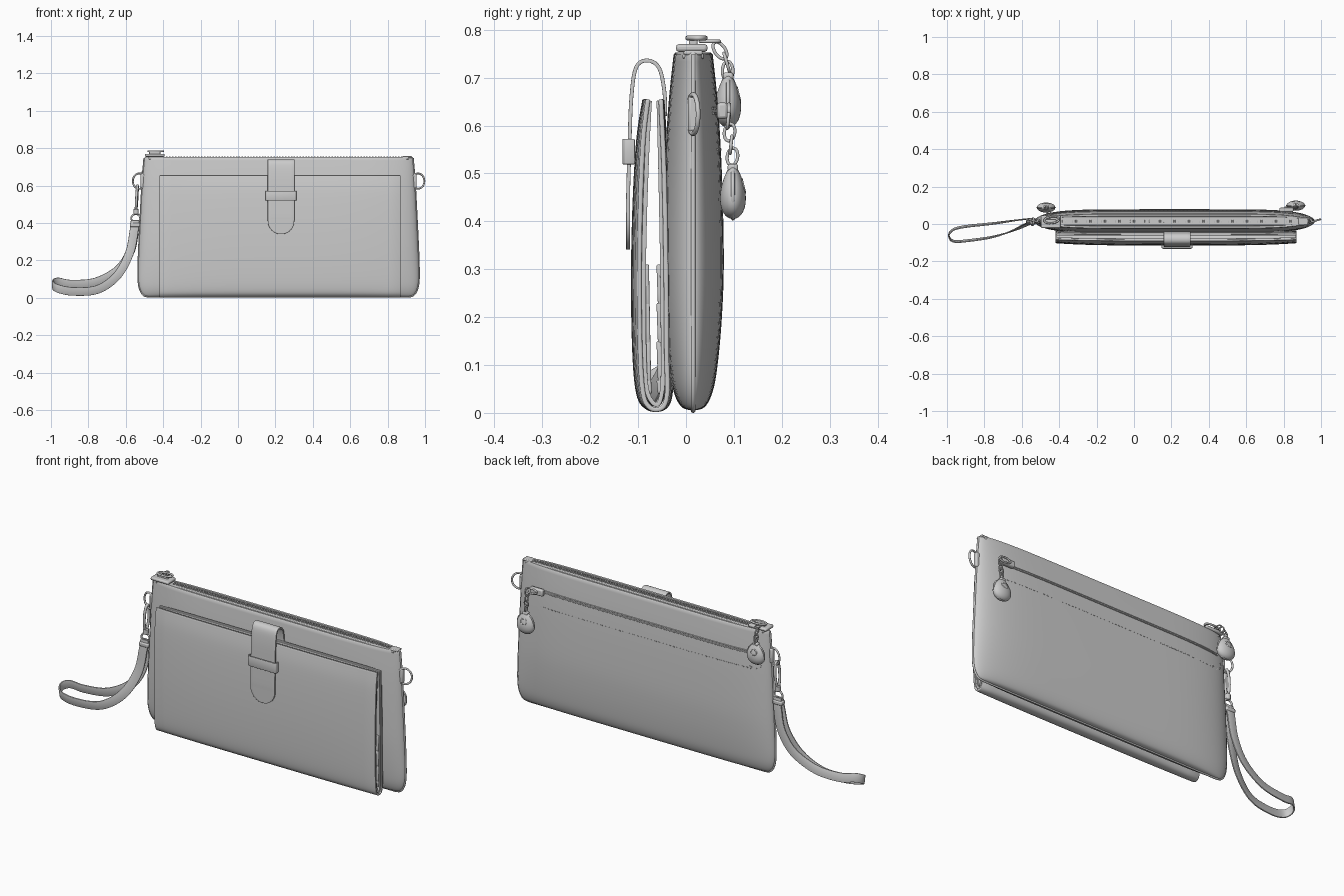
import bpy, bmesh
from math import sin, cos, pi, sqrt, radians, copysign
from mathutils import Vector, Matrix

if "Cube" in bpy.data.objects:
    bpy.data.objects.remove(bpy.data.objects["Cube"])

CX, CY = 0.217, 0.015   # centre of the pouch body


def finish(ob, angle=40):
    bpy.ops.object.select_all(action='DESELECT')
    ob.select_set(True)
    bpy.context.view_layer.objects.active = ob
    bpy.ops.object.shade_smooth_by_angle(angle=radians(angle))
    return ob


def mesh(name, verts, faces):
    me = bpy.data.meshes.new(name)
    me.from_pydata(verts, [], faces)
    bm = bmesh.new()
    bm.from_mesh(me)
    bmesh.ops.recalc_face_normals(bm, faces=bm.faces)
    bm.to_mesh(me)
    bm.free()
    ob = bpy.data.objects.new(name, me)
    bpy.context.collection.objects.link(ob)
    return finish(ob)


def bevel(ob, w, seg=2):
    m = ob.modifiers.new("round", 'BEVEL')
    m.width, m.segments, m.limit_method = w, seg, 'ANGLE'
    return ob


def smooth_path(pts, n=6):
    """Catmull-Rom through points of any dimension."""
    out, P = [], [pts[0]] + list(pts) + [pts[-1]]
    for i in range(1, len(P) - 2):
        for k in range(n):
            t = k / n
            out.append(tuple(0.5 * (2*b + (c-a)*t + (2*a-5*b+4*c-d)*t*t + (3*b-a-3*c+d)*t**3)
                             for a, b, c, d in zip(*P[i-1:i+3])))
    return out + [tuple(pts[-1])]


def sheet(name, rows, thick):
    """Leather sheet: grid of points given thickness and rounded edges."""
    n = len(rows[0])
    faces = [(i*n+j, i*n+j+1, (i+1)*n+j+1, (i+1)*n+j)
             for i in range(len(rows)-1) for j in range(n-1)]
    ob = mesh(name, [p for r in rows for p in r], faces)
    s = ob.modifiers.new("thickness", 'SOLIDIFY')
    s.thickness, s.offset = thick, 0
    return bevel(ob, thick * 0.3)


def tube(name, pts, r, cyclic=False):
    cu = bpy.data.curves.new(name, 'CURVE')
    cu.dimensions, cu.bevel_depth, cu.bevel_resolution, cu.use_fill_caps = '3D', r, 3, True
    sp = cu.splines.new('POLY')
    sp.points.add(len(pts) - 1)
    for q, p in zip(sp.points, pts):
        q.co = (*p, 1)
    sp.use_cyclic_u = cyclic
    ob = bpy.data.objects.new(name, cu)
    bpy.context.collection.objects.link(ob)
    return ob


def box(name, c, size, b=0.004):
    bpy.ops.mesh.primitive_cube_add(size=1, location=c)
    ob = bpy.context.object
    ob.name, ob.scale = name, size
    bpy.ops.object.transform_apply(location=False, rotation=False, scale=True)
    return finish(bevel(ob, b))


def link(name, c, u, v, a, b, r):
    """Oval metal ring spanned by directions u and v with radii a and b."""
    u, v = Vector(u).normalized(), Vector(v).normalized()
    return tube(name, [Vector(c) + u*a*cos(t*pi/12) + v*b*sin(t*pi/12) for t in range(24)], r, True)


# Pouch body: stacked superellipse rings (half thickness, half width, z)
prof = smooth_path([(.003, .69, .005), (.025, .72, .013), (.041, .741, .045), (.051, .75, .1),
                    (.06, .749, .2), (.064, .744, .32), (.06, .735, .5), (.052, .727, .64),
                    (.041, .718, .748)], 5)
rings = prof + [(.037, .714, .753), (.027, .704, .752), (.025, .702, .742)]
N, verts, faces = 72, [], []
for t, w, z in rings:
    for k in range(N):
        c, s = cos(2*pi*k/N), sin(2*pi*k/N)
        verts.append((CX + w*copysign(abs(c)**(1/3), c), CY + t*s, z))
for i in range(len(rings)-1):
    faces += [(i*N+k, i*N+(k+1) % N, (i+1)*N+(k+1) % N, (i+1)*N+k) for k in range(N)]
faces += [tuple(range(N)), tuple(range((len(rings)-1)*N, len(rings)*N))]
mesh("pouch_body", verts, faces)


def back_y(x, z):
    t, w, _ = min(prof, key=lambda p: abs(p[2]-z))
    return CY + t*sqrt(max(0, 1 - abs((x-CX)/w)**6))


# Seam piping around sides and bottom
side = [(w, z) for _, w, z in prof]
tube("seam_piping", [(CX - w, CY, z) for w, z in reversed(side)] + [(CX + w, CY, z) for w, z in side], .005)

# Top zipper tape and teeth
box("top_zip_tape", (CX, CY, .745), (1.39, .044, .012))
tooth = box("top_zip_teeth", (-.38, CY, .753), (.008, .014, .006), .001)
arr = tooth.modifiers.new("row", 'ARRAY')
arr.count, arr.use_relative_offset, arr.use_constant_offset = 84, False, True
arr.constant_offset_displace = (.0155, 0, 0)
box("top_zip_stop", (.905, CY, .752), (.05, .04, .01))


# Folded wallet: cover sheet, linings and stepped card slots
def wallet_sheet(name, pts, thick, x0=-.42, x1=.87, n=6):
    rows = []
    for y, z in smooth_path(pts, n):
        row = []
        for k in range(21):
            u = k/10 - 1
            row.append(((x0+x1)/2 + u*(x1-x0)/2, -.06 + (y+.06)*(1 - .25*abs(u)**4), z))
        rows.append(row)
    return sheet(name, rows, thick)


wallet_sheet("wallet_cover", [(-.086, .655), (-.099, .57), (-.107, .43), (-.110, .27), (-.107, .12),
                              (-.099, .04), (-.083, .013), (-.06, .007), (-.040, .017), (-.032, .05),
                              (-.034, .12), (-.036, .3), (-.041, .5), (-.050, .655)], .010)
wallet_sheet("wallet_lining_front", [(-.081, .652), (-.088, .55), (-.095, .4), (-.098, .25), (-.095, .1),
                                     (-.086, .04), (-.062, .017), (-.048, .04), (-.044, .1), (-.046, .3),
                                     (-.051, .5), (-.056, .652)], .009, -.415, .865)
for i, top in enumerate((.31, .23, .15, .07)):
    wallet_sheet(f"card_slot_front_{i+1}", [(-.089 + .002*i, top), (-.087 + .002*i, top-.085 if top > .1 else .04)],
                 .009, -.41, .86, 3)
    wallet_sheet(f"card_slot_back_{i+1}", [(-.055, top), (-.051, top-.085 if top > .1 else .04)],
                 .011, -.41, .86, 3)

# Closing tab arching from the pouch over the wallet, with rounded tip
tab = smooth_path([(-.044, .62), (-.045, .67), (-.056, .72), (-.08, .736), (-.104, .722), (-.114, .66),
                   (-.118, .56), (-.121, .45), (-.121, .412), (-.121, .375), (-.121, .35), (-.121, .341)], 5)
rows = []
for y, z in tab:
    hw = .071 if z > .412 else max(.012, .071*sqrt(max(0, 1 - ((.412-z)/.072)**2)))
    rows.append([(.23 + hw*k/4, y, z) for k in range(-4, 5)])
sheet("closing_tab", rows, .008)
# Keeper band the tab slides through
kp = [(-.08, -.107), (-.08, -.126), (-.074, -.13), (.074, -.13), (.08, -.126), (.08, -.107)]
sheet("tab_keeper", [[(.23+x, y, z) for x, y in kp] for z in (.519, .545, .572)], .006)

# Back pocket: zip lips and stitched lower edge with rounded end
for i, z in enumerate((.626, .636)):
    tube(f"back_zip_lip_{i+1}", [(-.45 + k*.0325, back_y(-.45 + k*.0325, z), z) for k in range(41)], .0028)
bm = bmesh.new()
path = [(.80 - k*.021, .55) for k in range(59)]
path += [(-.44 - .036*cos(a), .592 - .042*sin(a)) for a in (pi*.7, pi*.45, pi*.2, 0, -pi*.2)]
for (x, z), (x2, z2) in zip(path, path[1:]):
    d = Vector((x2-x, 0, z2-z)).normalized()
    rot = Vector((1, 0, 0)).rotation_difference(d).to_matrix().to_4x4()
    bmesh.ops.create_cube(bm, size=1, matrix=Matrix.Translation((x, back_y(x, z), z)) @ rot
                          @ Matrix.Diagonal((.012, .004, .003, 1)))
me = bpy.data.meshes.new("back_stitching")
bm.to_mesh(me)
bm.free()
bpy.context.collection.objects.link(bpy.data.objects.new("back_stitching", me))


# Shell-shaped zip charms: flattened pear with cap and raised rim
def charm(name, c):
    bpy.ops.mesh.primitive_uv_sphere_add(segments=32, ring_count=20, radius=1, location=c)
    ob = bpy.context.object
    ob.name = name
    for v in ob.data.vertices:
        f = 1 - .28*v.co.z - .12*max(0, v.co.z)**2
        v.co = (v.co.x*.048*f, v.co.y*.026*f, v.co.z*.057)
    finish(ob)
    x, y, z = c
    box(name + "_cap", (x, y, z + .05), (.03, .022, .016), .005)
    link(name + "_rim", (x, y, z - .005), (1, 0, 0), (0, 0, 1), .048, .051, .004)
    link(name + "_emblem_ring", (x, y + .02, z + .012), (1, 0, 0), (0, -.25, 1), .016, .014, .004)


charm("top_charm", (-.47, .088, .653))
charm("back_charm", (.865, .098, .462))

# Top slider, bridge and chain over the back edge
box("top_slider", (-.445, .012, .762), (.105, .066, .016), .006)
box("top_slider_neck", (-.445, CY, .774), (.06, .018, .02))
link("top_slider_pull", (-.44, .022, .783), (1, .1, 0), (0, 1, 0), .04, .018, .005)
for i, (c, v) in enumerate([((-.455, .05, .776), (0, 1, 0)), ((-.462, .071, .757), (0, .7, -1)),
                            ((-.468, .085, .732), (0, .3, -1)), ((-.47, .087, .714), (0, 0, 1))]):
    side_dir = (1, 0, 0) if i % 2 == 0 else Vector(v).cross(Vector((1, 0, 0)))
    link(f"top_chain_link_{i+1}", c, v, side_dir, .02, .011, .0035)

# Back slider and chain
box("back_slider", (.815, .076, .631), (.075, .022, .034), .006)
link("back_slider_pull", (.84, .09, .631), (1, 0, 0), (0, 0, 1), .032, .013, .0045)
for i, z in enumerate((.612, .586, .56, .535)):
    link(f"back_chain_link_{i+1}", (.865, .088 + .003*i, z), (0, .1, 1),
         (0, 1, 0) if i % 2 else (1, 0, 0), .018, .011, .0035)

# Side D-rings with leather anchors
for name, s in (("left", -1), ("right", 1)):
    x = CX + s*.745
    link(name + "_d_ring", (x, CY, .624), (1, s*.3, 0), (0, 0, 1), .036, .041, .005)
    box(name + "_ring_anchor", (x - s*.018, CY, .624), (.022, .022, .075), .006)

# Swivel clip for the wrist strap
link("clip_hook", (-.541, .012, .535), (.1, 1, 0), (.06, 0, 1), .017, .065, .007)
bpy.ops.mesh.primitive_cylinder_add(vertices=20, radius=.014, depth=.03, location=(-.545, .012, .46))
bpy.context.object.name = "clip_swivel"
finish(bevel(bpy.context.object, .004))
link("clip_strap_ring", (-.547, .012, .425), (1, 0, 0), (0, 0, 1), .024, .022, .005)

# Wrist strap loop: centre points with width-direction angle
loop = [(-.548, .02, .415, 0), (-.553, .026, .36, -6), (-.575, .026, .25, -20), (-.64, .018, .15, -45),
        (-.76, .002, .085, -78), (-.89, -.012, .073, -90), (-.962, -.028, .085, -90), (-.99, -.06, .072, -90),
        (-.965, -.092, .05, -90), (-.88, -.088, .034, -90), (-.75, -.068, .045, -75),
        (-.645, -.035, .12, -48), (-.58, -.005, .24, -22), (-.556, .004, .36, -6), (-.55, .008, .415, 0)]
rows = []
for x, y, z, a in smooth_path(loop, 6):
    w = Vector((cos(radians(a)), 0.25*sin(radians(-a))*-1, -sin(radians(a))*1)) if a < -60 else \
        Vector((cos(radians(a)), 0, sin(radians(a))))
    w = Vector((cos(radians(a)), .2*sin(radians(-a)), sin(radians(a)))).normalized()
    rows.append([Vector((x, y, z)) + w*h for h in (-.023, 0, .023)])
sheet("wrist_strap", rows, .007)
box("strap_collar", (-.551, .014, .39), (.054, .034, .022), .006)
